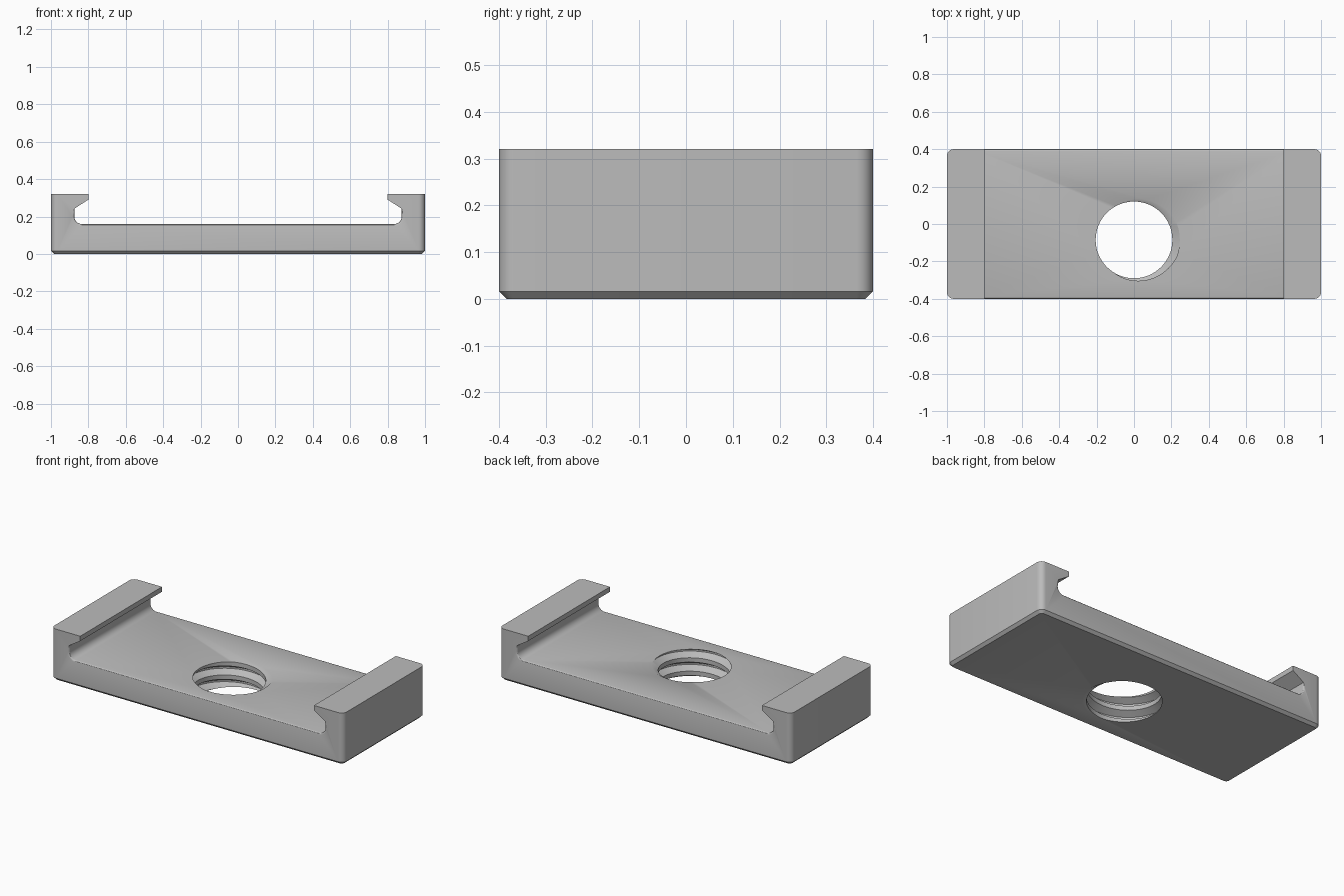
import bpy, bmesh, math
from mathutils import Vector

cube = bpy.data.objects.get("Cube")
if cube:
    bpy.data.objects.remove(cube, do_unlink=True)

HALF_X, HALF_Y, HEIGHT, FLOOR = 1.0, 0.4, 0.32, 0.16

grey = bpy.data.materials.new("satin grey")
grey.use_nodes = True
colour = (0.5, 0.5, 0.5, 1)
grey.diffuse_color = colour
grey.node_tree.nodes["Principled BSDF"].inputs["Base Color"].default_value = colour


def make_object(name, bm):
    bmesh.ops.recalc_face_normals(bm, faces=bm.faces)
    mesh = bpy.data.meshes.new(name)
    bm.to_mesh(mesh)
    bm.free()
    mesh.materials.append(grey)
    obj = bpy.data.objects.new(name, mesh)
    bpy.context.collection.objects.link(obj)
    return obj


def bevel_where(bm, test, size, segments):
    edges = [e for e in bm.edges if test(*(v.co for v in e.verts))]
    bmesh.ops.bevel(bm, geom=edges, offset=size, segments=segments,
                    profile=0.5, affect='EDGES', clamp_overlap=True)


# Clamp body: half profile of post, hook and filleted channel, mirrored
fillet = 0.04
wall = 0.875
half = [(HALF_X, 0), (HALF_X, HEIGHT), (0.8, HEIGHT), (0.8, 0.29), (wall, 0.242)]
for i in range(9):
    a = math.pi / 2 * i / 8
    half.append((wall - fillet + fillet * math.cos(a), FLOOR + fillet - fillet * math.sin(a)))
profile = half + [(-x, z) for x, z in reversed(half)]

bm = bmesh.new()
face = bm.faces.new([bm.verts.new((x, -HALF_Y, z)) for x, z in profile])
ext = bmesh.ops.extrude_face_region(bm, geom=[face])
bmesh.ops.translate(bm, vec=(0, 2 * HALF_Y, 0),
                    verts=[g for g in ext["geom"] if isinstance(g, bmesh.types.BMVert)])
bmesh.ops.recalc_face_normals(bm, faces=bm.faces)

# Softened front and back edges of the channel
bevel_where(bm, lambda a, b: abs(a.y - b.y) < 1e-4
            and max(abs(a.x), abs(b.x)) < wall + 0.001
            and FLOOR - 0.01 < min(a.z, b.z) and max(a.z, b.z) < 0.25, 0.01, 3)
# Rounded upright corners, then the chamfer around the underside
bevel_where(bm, lambda a, b: abs(a.z - b.z) > 0.2 and abs(a.x) > 0.99
            and abs(b.x) > 0.99, 0.035, 6)
bevel_where(bm, lambda a, b: max(a.z, b.z) < 1e-4, 0.016, 1)
body = make_object("clamp_plate", bm)

# Threaded cutter: helical rows of root and crest points
PITCH, ROOT, CREST, STEPS, TURNS = 0.083, 0.245, 0.205, 64, 6
section = [(-0.028, CREST), (-0.005, ROOT), (0.005, ROOT), (0.028, CREST)]
rows = [(FLOOR + (t - 4) * PITCH + dz, r) for t in range(TURNS) for dz, r in section]
centre = Vector((0, -0.085, 0))
per_turn = len(section)

bm = bmesh.new()
grid = []
for z, r in rows:
    line = []
    for s in range(STEPS):
        a = 2 * math.pi * s / STEPS
        line.append(bm.verts.new(centre + Vector((r * math.cos(a), r * math.sin(a),
                                                  z + PITCH * s / STEPS))))
    grid.append(line)
for i in range(len(rows) - 1):
    for s in range(STEPS):
        if s < STEPS - 1:
            right = grid[i][s + 1], grid[i + 1][s + 1]
        elif i + per_turn + 1 < len(rows):
            right = grid[i + per_turn][0], grid[i + per_turn + 1][0]
        else:
            continue
        bm.faces.new((grid[i][s], right[0], right[1], grid[i + 1][s]))
# Close both ends with fans outside the plate
low = bm.verts.new(centre + Vector((0, 0, -0.4)))
high = bm.verts.new(centre + Vector((0, 0, 0.6)))
for e in [e for e in bm.edges if e.is_boundary]:
    top = sum(v.co.z for v in e.verts) / 2 > FLOOR / 2
    bm.faces.new((*e.verts, high if top else low))
bmesh.ops.triangulate(bm, faces=bm.faces)
cutter = make_object("thread_cutter", bm)
cutter.hide_render = True

# Cut the threaded hole and finish the shading
cut = body.modifiers.new("threaded hole", 'BOOLEAN')
cut.operation = 'DIFFERENCE'
cut.solver = 'EXACT'
cut.object = cutter
bpy.ops.object.select_all(action='DESELECT')
body.select_set(True)
bpy.context.view_layer.objects.active = body
bpy.ops.object.modifier_apply(modifier=cut.name)
bpy.data.objects.remove(cutter, do_unlink=True)
bpy.ops.object.shade_smooth_by_angle(angle=math.radians(30))
